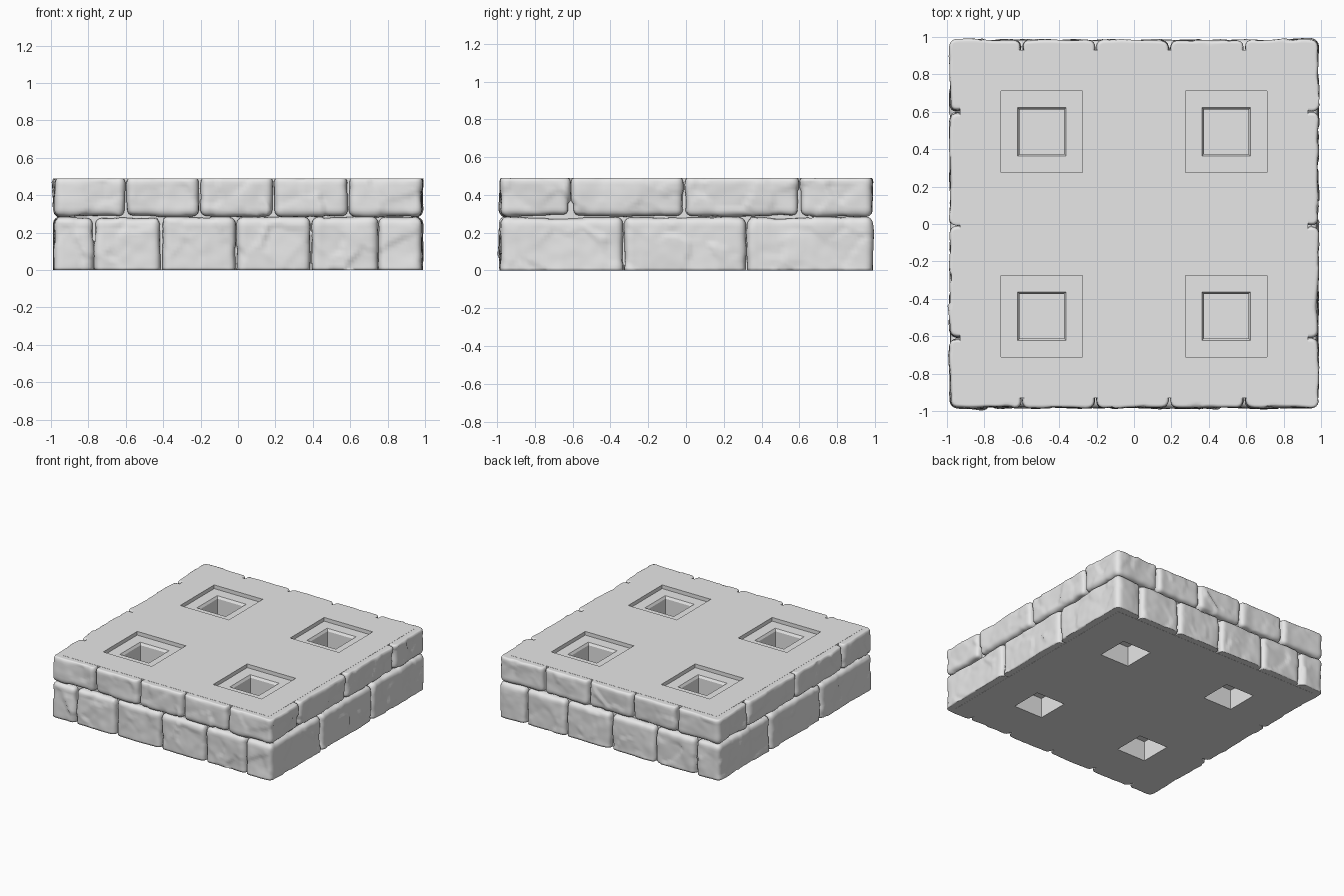
import bpy, bmesh
from mathutils import Vector, noise

cube = bpy.data.objects.get("Cube")
if cube:
    bpy.data.objects.remove(cube, do_unlink=True)

stone_grey = bpy.data.materials.new("stone_grey")
stone_grey.use_nodes = True
GREY = (0.8, 0.8, 0.8, 1)
stone_grey.diffuse_color = GREY
stone_grey.node_tree.nodes["Principled BSDF"].inputs["Base Color"].default_value = GREY

HALF = 0.983      # outer face of the stones
CORE = 0.93       # half width of the slab behind them
TOP = 0.49
DEPTH = 0.16      # thickness of the facing stones
GAP = 0.005


def add_object(name, bm):
    mesh = bpy.data.meshes.new(name)
    bm.to_mesh(mesh)
    bm.free()
    mesh.materials.append(stone_grey)
    obj = bpy.data.objects.new(name, mesh)
    bpy.context.collection.objects.link(obj)
    return obj


def make_box(lo, hi):
    bm = bmesh.new()
    bmesh.ops.create_cube(bm, size=1)
    for v in bm.verts:
        v.co = Vector([lo[i] + (v.co[i] + 0.5) * (hi[i] - lo[i]) for i in range(3)])
    return bm


def slice_box(bm, axis, cuts):
    normal = Vector([float(i == axis) for i in range(3)])
    for c in cuts:
        geom = bm.verts[:] + bm.edges[:] + bm.faces[:]
        bmesh.ops.bisect_plane(bm, geom=geom, plane_co=normal * c, plane_no=normal)


def chisel(p):
    """Soft lumps plus tilted, chipped facets."""
    q = p * 6
    seed = noise.voronoi(q)[1][0]
    tilt = noise.noise_vector(seed * 7.3)
    return 0.008 * noise.noise(p * 5) + 0.016 * tilt.dot(q - seed) + 0.003 * noise.noise(p * 17)


def make_stone(name, lo, hi, radius=0.036):
    lo, hi = Vector(lo), Vector(hi)
    bm = make_box(lo, hi)
    for axis in range(3):
        n = max(2, round((hi[axis] - lo[axis]) / 0.017))
        slice_box(bm, axis, [lo[axis] + (hi[axis] - lo[axis]) * k / n for k in range(1, n)])
    # Round the box edges
    for v in bm.verts:
        inner = Vector([min(max(v.co[i], lo[i] + radius), hi[i] - radius) for i in range(3)])
        v.co = inner + (v.co - inner).normalized() * radius
    # Rough hewn surface, flat at the slab top and at the ground
    bm.normal_update()
    moves = [(v, v.co + v.normal * max(-0.02, min(0.014, chisel(v.co)))) for v in bm.verts]
    for v, co in moves:
        v.co = (max(-1, min(1, co.x)), max(-1, min(1, co.y)), max(0.001, min(TOP - 0.001, co.z)))
    # Drop the part buried in the slab
    buried = []
    for f in bm.faces:
        c = f.calc_center_median()
        if max(abs(c.x), abs(c.y)) < CORE - 0.03:
            buried.append(f)
    bmesh.ops.delete(bm, geom=buried, context='FACES')
    for f in bm.faces:
        f.smooth = True
    add_object(name, bm)


def span(a, b):
    return (a + GAP, b - GAP)


def make_course(name, z0, z1, xs, ys):
    count = 0
    # Corner stones
    for x0, x1 in ((-HALF, xs[0] - GAP), (xs[-1] + GAP, HALF)):
        for y0, y1 in ((-HALF, ys[0] - GAP), (ys[-1] + GAP, HALF)):
            count += 1
            make_stone(f"{name}_corner_stone_{count}", (x0, y0, z0), (x1, y1, z1))
    # Stones between the corners
    for near, far in ((-HALF, -HALF + DEPTH), (HALF - DEPTH, HALF)):
        for a, b in zip(xs, xs[1:]):
            a, b = span(a, b)
            count += 1
            make_stone(f"{name}_stone_{count}", (a, near, z0), (b, far, z1))
        for a, b in zip(ys, ys[1:]):
            a, b = span(a, b)
            count += 1
            make_stone(f"{name}_stone_{count}", (near, a, z0), (far, b, z1))


make_course("lower", -0.035, 0.281, (-0.77, -0.41, -0.01, 0.39, 0.75), (-0.33, 0.32))
make_course("upper", 0.287, 0.502, (-0.6, -0.205, 0.19, 0.59), (-0.61, -0.01, 0.6))

# Slab with four shallow square recesses and sockets above and below
bm = make_box((-CORE, -CORE, 0), (CORE, CORE, TOP))
PAD = (-0.71, -0.275, 0.275, 0.71)
for axis in (0, 1):
    slice_box(bm, axis, PAD)


def pads(upward):
    found = []
    for f in bm.faces:
        c = f.calc_center_median()
        if f.normal.z * upward > 0.9 and all(PAD[2] < abs(k) < PAD[3] for k in (c.x, c.y)):
            found.append(f)
    return found


def sink(faces, steps):
    for thickness, depth in steps:
        bmesh.ops.inset_individual(bm, faces=faces, thickness=thickness, depth=-depth)


bm.normal_update()
top_pads, bottom_pads = pads(1), pads(-1)
sink(top_pads, ((0, 0.03), (0.124, 0), (0.016, 0.018), (0, 0.16)))
sink(bottom_pads, ((0.126, 0), (0, 0.16)))
add_object("slab", bm)
